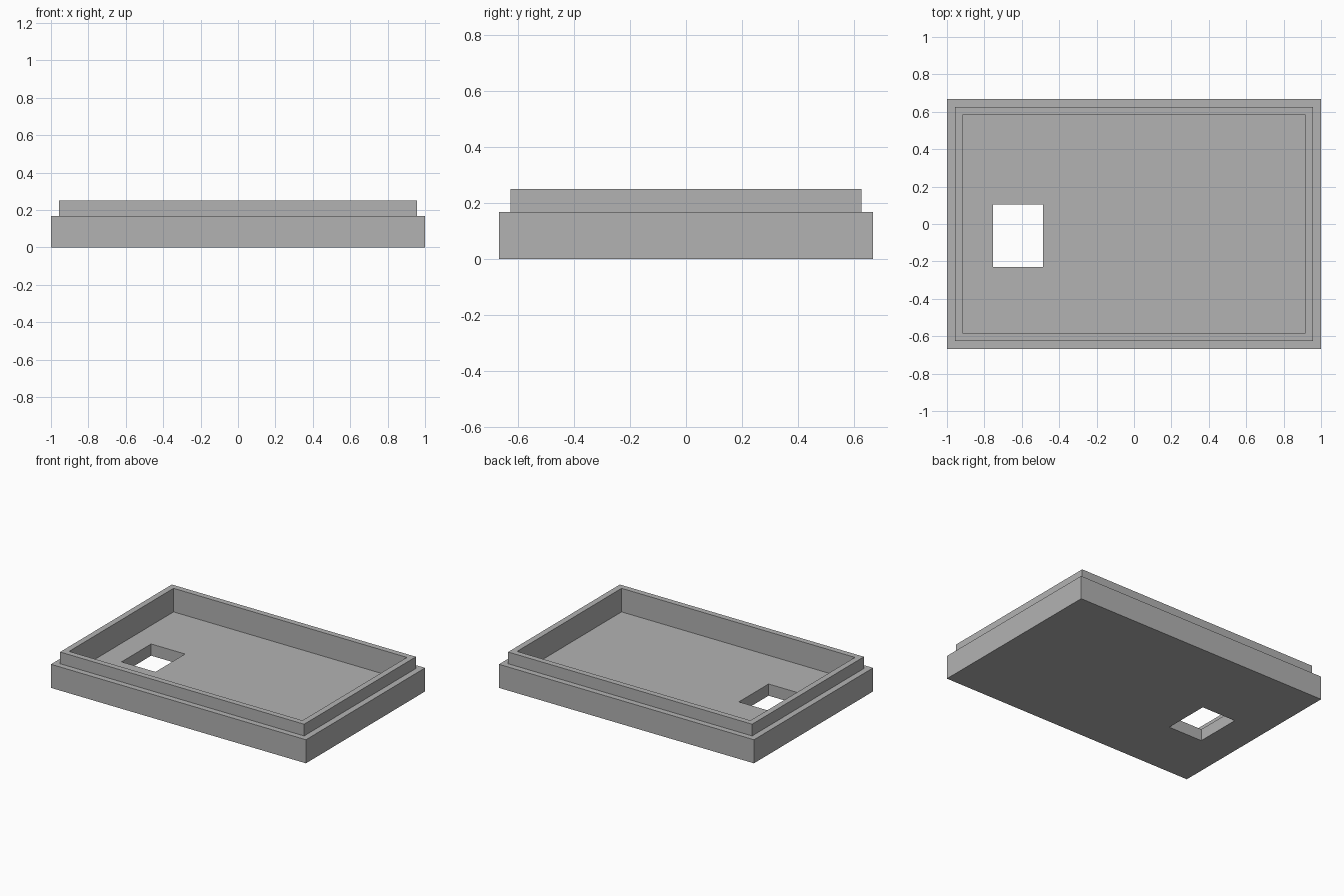
import bpy
import bmesh

if "Cube" in bpy.data.objects:
    bpy.data.objects.remove(bpy.data.objects["Cube"], do_unlink=True)

# Single plain grey
grey = bpy.data.materials.new("plain_grey")
grey.use_nodes = True
colour = (0.448, 0.448, 0.448, 1.0)
grey.diffuse_color = colour
grey.node_tree.nodes["Principled BSDF"].inputs["Base Color"].default_value = colour

# Main sizes
BODY_TOP, LIP_TOP, FLOOR = 0.167, 0.25, 0.083
BODY = (1.0, 0.667)
LIP = (0.957, 0.626)
CAVITY = (0.915, 0.585)
HOLE, HOLE_CENTRE = (0.133, 0.166), (-0.62, -0.063)


def ring(bm, half, z, centre=(0, 0)):
    """Rectangular loop of four vertices at height z."""
    corners = ((-1, -1), (1, -1), (1, 1), (-1, 1))
    return [bm.verts.new((centre[0] + sx * half[0], centre[1] + sy * half[1], z))
            for sx, sy in corners]


# Tray: rectangular loops from the underside, over the stepped rim and
# down to the floor, closing through the rectangular opening
bm = bmesh.new()
rings = [
    ring(bm, HOLE, 0, HOLE_CENTRE),
    ring(bm, BODY, 0),
    ring(bm, BODY, BODY_TOP),
    ring(bm, LIP, BODY_TOP),
    ring(bm, LIP, LIP_TOP),
    ring(bm, CAVITY, LIP_TOP),
    ring(bm, CAVITY, FLOOR),
    ring(bm, HOLE, FLOOR, HOLE_CENTRE),
]
for i, lower in enumerate(rings):
    upper = rings[(i + 1) % len(rings)]
    for k in range(4):
        n = (k + 1) % 4
        bm.faces.new((lower[k], lower[n], upper[n], upper[k]))
bmesh.ops.recalc_face_normals(bm, faces=bm.faces)

mesh = bpy.data.meshes.new("stepped_tray")
bm.to_mesh(mesh)
bm.free()
mesh.materials.append(grey)
tray = bpy.data.objects.new("stepped_tray", mesh)
bpy.context.collection.objects.link(tray)
